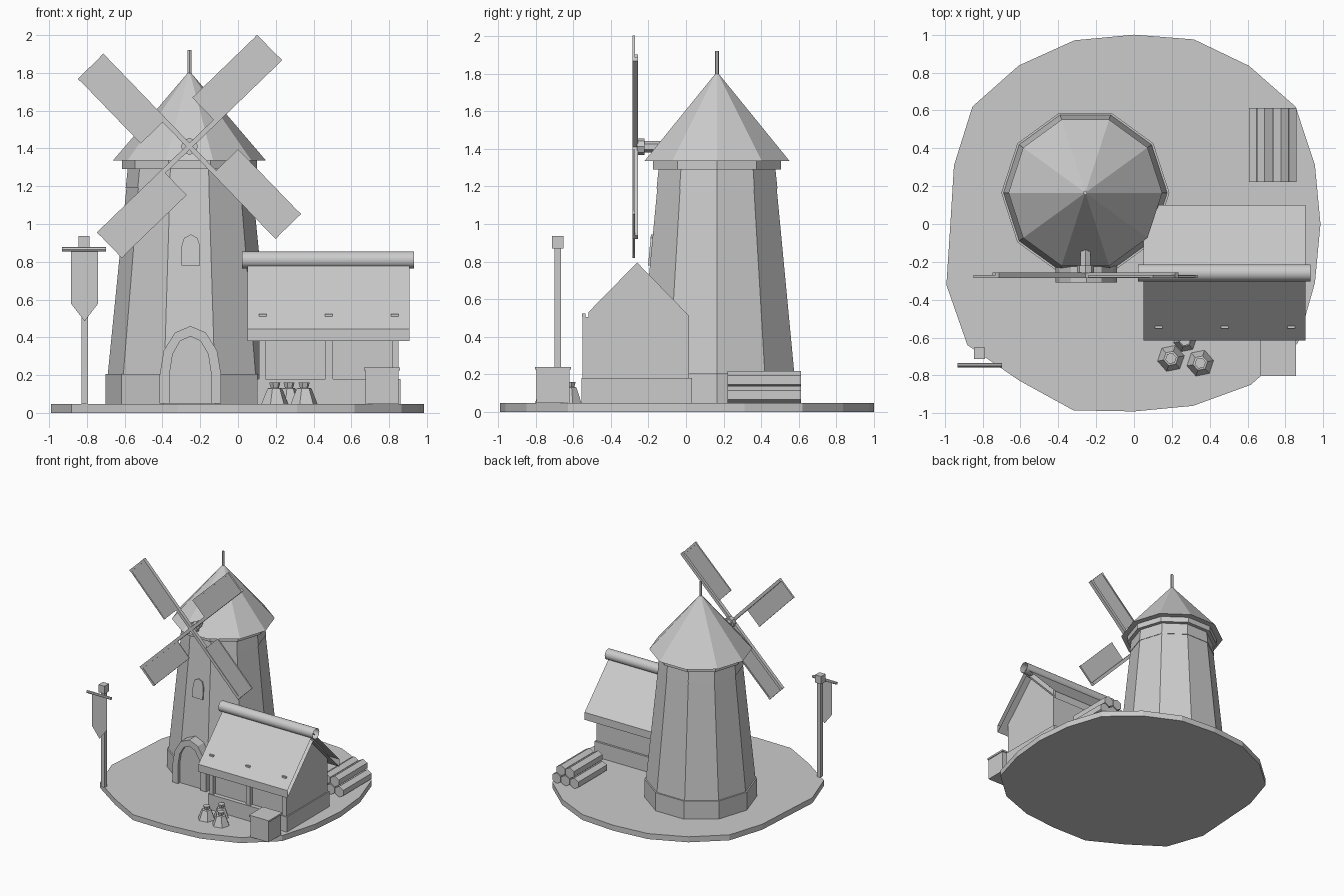
import bpy, bmesh, math
from mathutils import Matrix, Vector

if "Cube" in bpy.data.objects:
    bpy.data.objects.remove(bpy.data.objects["Cube"])

stone = bpy.data.materials.new("plain_grey")
stone.diffuse_color = (0.6, 0.6, 0.6, 1)
stone.use_nodes = True
stone.node_tree.nodes["Principled BSDF"].inputs["Base Color"].default_value = stone.diffuse_color


def finish(name, bm, smooth=False):
    me = bpy.data.meshes.new(name)
    bm.to_mesh(me)
    bm.free()
    me.materials.append(stone)
    ob = bpy.data.objects.new(name, me)
    bpy.context.collection.objects.link(ob)
    if smooth:
        for p in me.polygons:
            p.use_smooth = True
    return ob


def box(name, x0, x1, y0, y1, z0, z1, matrix=None):
    bm = bmesh.new()
    bmesh.ops.create_cube(bm, size=1)
    for v in bm.verts:
        v.co = ((x0 + x1) / 2 + v.co.x * (x1 - x0),
                (y0 + y1) / 2 + v.co.y * (y1 - y0),
                (z0 + z1) / 2 + v.co.z * (z1 - z0))
    if matrix:
        bm.transform(matrix)
    return finish(name, bm)


def lathe(name, cx, cy, profile, sides, turn=0.0):
    """Stack of polygon rings, closed at both ends; radius 0 makes a point."""
    bm = bmesh.new()
    rings = []
    for r, z in profile:
        if r == 0:
            rings.append([bm.verts.new((cx, cy, z))])
        else:
            rings.append([bm.verts.new((cx + r * math.cos(turn + math.tau * i / sides),
                                        cy + r * math.sin(turn + math.tau * i / sides), z))
                          for i in range(sides)])
    for a, b in zip(rings, rings[1:]):
        for i in range(sides):
            j = (i + 1) % sides
            if len(b) == 1:
                bm.faces.new((a[i], a[j], b[0]))
            else:
                bm.faces.new((a[i], a[j], b[j], b[i]))
    bm.faces.new(rings[0][::-1])
    if len(rings[-1]) > 1:
        bm.faces.new(rings[-1])
    return finish(name, bm)


def rod(name, p, q, r, sides, caps=True, smooth=False):
    p, q = Vector(p), Vector(q)
    bm = bmesh.new()
    bmesh.ops.create_cone(bm, cap_ends=caps, segments=sides, radius1=r, radius2=r,
                          depth=(q - p).length)
    rot = (q - p).to_track_quat('Z', 'Y').to_matrix().to_4x4()
    bm.transform(Matrix.Translation((p + q) / 2) @ rot)
    return finish(name, bm, smooth)


def prism(name, pts, axis, a, b, lean=0.0):
    """Extrude an outline along y (points are x,z) or along x (points are y,z)."""
    bm = bmesh.new()
    place = (lambda u, v, t: (u, t, v)) if axis == 'y' else (lambda u, v, t: (t, u, v))
    lo = bm.faces.new([bm.verts.new(place(u, v, a)) for u, v in pts])
    geo = bmesh.ops.extrude_face_region(bm, geom=[lo])['geom']
    off = (0, b - a, 0) if axis == 'y' else (b - a, 0, 0)
    bmesh.ops.translate(bm, vec=off, verts=[g for g in geo if isinstance(g, bmesh.types.BMVert)])
    for v in bm.verts:
        v.co.y += lean * (v.co.z - pts[0][1])
    bmesh.ops.recalc_face_normals(bm, faces=bm.faces)
    return finish(name, bm)


def sheet(name, polys):
    bm = bmesh.new()
    for poly in polys:
        bm.faces.new([bm.verts.new(c) for c in poly])
    bmesh.ops.remove_doubles(bm, verts=bm.verts, dist=1e-4)
    bmesh.ops.recalc_face_normals(bm, faces=bm.faces)
    return finish(name, bm)


def arch(cx, half, z0, spring, top, n=6):
    return [(cx - half, z0)] + [(cx - half * math.cos(math.pi * i / n),
                                 spring + (top - spring) * math.sin(math.pi * i / n))
                                for i in range(n + 1)] + [(cx + half, z0)]


# Ground slab with an uneven outline
radii = [.985, 1.005, 1.055, 1.033, 1.025, 1.0, 1.02, 1.035, 1.055, 1.0,
         .97, 1.042, 1.088, 1.025, 1.035, .99, 1.01, 1.05, 1.07, 1.005]
bm = bmesh.new()
low = bm.faces.new([bm.verts.new((r * math.cos(math.tau * i / 20), r * math.sin(math.tau * i / 20), 0))
                    for i, r in enumerate(radii)])
geo = bmesh.ops.extrude_face_region(bm, geom=[low])['geom']
bmesh.ops.translate(bm, vec=(0, 0, .048), verts=[g for g in geo if isinstance(g, bmesh.types.BMVert)])
bmesh.ops.recalc_face_normals(bm, faces=bm.faces)
finish("ground", bm)

# Tower
TX, TY = -.257, .165
lathe("tower_base", TX, TY, [(.444, .048), (.444, .205)], 10)
lathe("tower_body", TX, TY, [(.433, .2), (.334, 1.19)], 10)
lathe("tower_band", TX, TY, [(.338, 1.19), (.327, 1.29)], 10)
lathe("tower_collar", TX, TY, [(.357, 1.29), (.357, 1.335)], 10)
lathe("tower_roof", TX, TY, [(.406, 1.335), (0, 1.81)], 10)
rod("finial", (TX, TY, 1.78), (TX, TY, 1.92), .011, 6)

# Door and window
outer, inner = arch(-.252, .163, .05, .2, .46), arch(-.252, .108, .05, .22, .405)
prism("door_frame", outer + inner[::-1], 'y', -.31, -.2)
prism("door", inner, 'y', -.285, -.2)
prism("window", arch(-.25, .05, .78, .88, .945, 4), 'y', -.202, -.17, lean=.095)

# Sails: one built along the arm direction, repeated four times
HZ = 1.411
rod("axle", (TX, -.05, HZ), (TX, -.26, HZ), .03, 6)
rod("hub", (TX, -.22, HZ), (TX, -.26, HZ), .045, 8)
for k in range(4):
    m = Matrix.Translation((TX, -.27, HZ)) @ Matrix.Rotation(-math.radians(44 + 90 * k), 4, 'Y')
    box("sail_arm", 0, .67, -.015, .015, -.013, .013, m)
    box("sail_cloth", .19, .655, -.011, -.005, .0, .172, m)
    box("sail_tip_bar", .65, .668, -.015, .0, -.013, .177, m)
    box("sail_edge_bar", .19, .66, -.013, -.001, .163, .175, m)

# Hut walls with recessed front bays between posts
box("hut_base", .1, .86, -.557, .032, .048, .18)
prism("hut_walls", [(-.52, .18), (.015, .18), (.015, .513), (-.26, .795), (-.52, .53)],
      'x', .11, .85)
for x0, x1 in ((.11, .145), (.462, .502), (.815, .85)):
    box("hut_post", x0, x1, -.55, -.515, .18, .42)
box("hut_header", .11, .85, -.55, -.515, .42, .505)

# Hut roof: two thin layers closed at the eaves, open at the ends, with an open ridge tube
L, R, RY, RZ, DROP = .05, .907, -.258, .81, .065
for y, label in ((-.615, "front"), (.1, "back")):
    sheet("hut_roof_" + label, [
        [(L, RY, RZ), (L, y, .445), (R, y, .445), (R, RY, RZ)],
        [(L, y, .445), (L, y, .445 - DROP), (R, y, .445 - DROP), (R, y, .445)],
        [(L, RY, RZ - DROP), (L, y, .445 - DROP), (R, y, .445 - DROP), (R, RY, RZ - DROP)]])
rod("ridge_tube", (.022, RY, .81), (.932, RY, .81), .045, 20, caps=False, smooth=True)
for x in (.13, .48, .83):
    box("roof_peg", x - .02, x + .02, -.552, -.535, .506, .523)

# Crate
box("crate", .675, .85, -.795, -.62, .048, .232)
box("crate_lid", .668, .857, -.802, -.613, .225, .24)

# Sacks
for x, y, r in ((.195, -.71, .072), (.35, -.735, .072), (.27, -.615, .062)):
    lathe("sack", x, y, [(r, .048), (r * .55, .13), (.022, .133), (.03, .16)], 6, .2)

# Log pile
for x, z in ((.647, .091), (.733, .091), (.818, .091), (.69, .17), (.776, .17)):
    rod("log", (x, .222, z), (x, .613, z), .047, 6)

# Signpost with banner
box("post", -.828, -.795, -.7, -.665, .048, .875)
box("post_cap", -.845, -.787, -.712, -.652, .87, .937)
rod("banner_bar", (-.932, -.745, .866), (-.698, -.745, .866), .012, 8, caps=False)
sheet("banner", [[(-.885, -.745, .86), (-.885, -.745, .58), (-.812, -.745, .485),
                  (-.74, -.745, .58), (-.74, -.745, .86)]])
